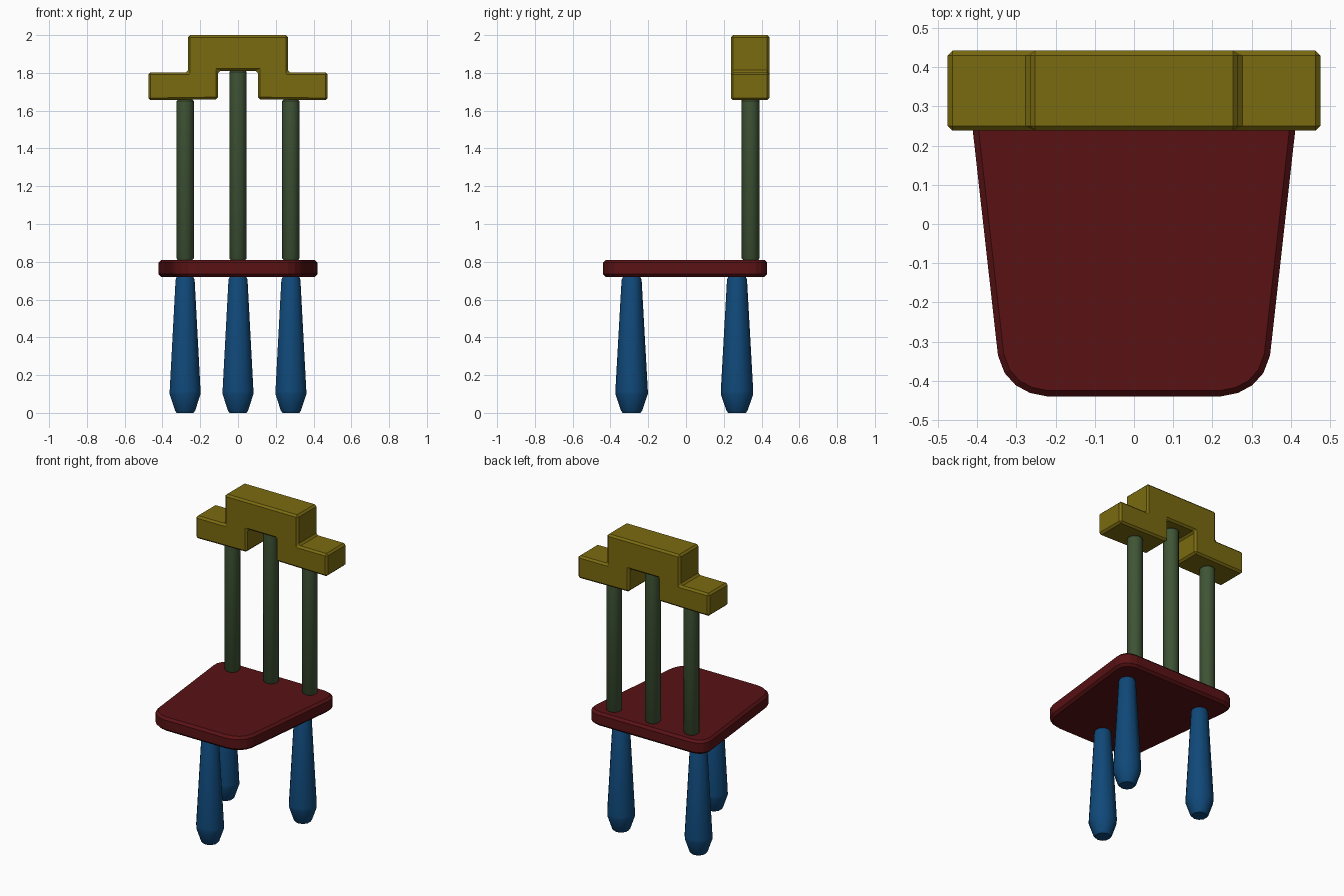
import bpy, bmesh, math
from mathutils import Vector

if "Cube" in bpy.data.objects:
    bpy.data.objects.remove(bpy.data.objects["Cube"])


def material(name, rgb):
    m = bpy.data.materials.new(name)
    m.diffuse_color = (*rgb, 1)
    m.use_nodes = True
    m.node_tree.nodes["Principled BSDF"].inputs["Base Color"].default_value = m.diffuse_color
    return m


RED = material("seat_red", (0.10, 0.006, 0.007))
OLIVE = material("rail_olive", (0.195, 0.145, 0.005))
BLUE = material("leg_blue", (0.005, 0.065, 0.19))
GREEN = material("spindle_green", (0.05, 0.09, 0.036))


def finish(name, bm, mat, smooth):
    bmesh.ops.recalc_face_normals(bm, faces=bm.faces)
    mesh = bpy.data.meshes.new(name)
    bm.to_mesh(mesh)
    bm.free()
    obj = bpy.data.objects.new(name, mesh)
    obj.data.materials.append(mat)
    bpy.context.collection.objects.link(obj)
    if smooth:
        bpy.ops.object.select_all(action='DESELECT')
        obj.select_set(True)
        bpy.context.view_layer.objects.active = obj
        bpy.ops.object.shade_smooth_by_angle(angle=math.radians(40))
    return obj


def turned(name, x, y, profile, sides, mat):
    """Round upright part from (radius, z) rings, with capped ends."""
    bm = bmesh.new()
    rings = []
    for r, z in profile:
        rings.append([bm.verts.new((x + r * math.sin(2 * math.pi * i / sides),
                                    y - r * math.cos(2 * math.pi * i / sides), z))
                      for i in range(sides)])
    for a, b in zip(rings, rings[1:]):
        for i in range(sides):
            j = (i + 1) % sides
            bm.faces.new((a[i], a[j], b[j], b[i]))
    bm.faces.new(rings[0])
    bm.faces.new(rings[-1])
    return finish(name, bm, mat, True)


def slab(name, outline, depth, mat, bevel, all_edges):
    """Extruded outline with chamfered edges (rims only unless all_edges)."""
    bm = bmesh.new()
    depth = Vector(depth)
    face = bm.faces.new([bm.verts.new(p) for p in outline])
    res = bmesh.ops.extrude_face_region(bm, geom=[face], use_keep_orig=True)
    bmesh.ops.translate(bm, vec=depth,
                        verts=[v for v in res["geom"] if isinstance(v, bmesh.types.BMVert)])
    bmesh.ops.recalc_face_normals(bm, faces=bm.faces)
    edges = [e for e in bm.edges if all_edges or
             abs((e.verts[0].co - e.verts[1].co).dot(depth)) < 1e-6]
    bmesh.ops.bevel(bm, geom=edges, offset=bevel, segments=1, profile=0.5,
                    affect='EDGES', clamp_overlap=True)
    return finish(name, bm, mat, False)


# Seat: tapered plate with rounded corners, right half mirrored
half = [(0.22, -0.44), (0.265, -0.431), (0.302, -0.411), (0.33, -0.38), (0.347, -0.335),
        (0.422, 0.335), (0.42, 0.37), (0.405, 0.40), (0.38, 0.42), (0.34, 0.43)]
outline = half + [(-x, y) for x, y in reversed(half)]
slab("seat", [(x, y, 0.72) for x, y in outline], (0, 0, 0.09), RED, 0.015, False)

# Stepped top rail with a notch over the middle spindle
half = [(0.105, 1.81), (0.105, 1.66), (0.475, 1.655), (0.475, 1.803),
        (0.265, 1.803), (0.265, 2.0)]
outline = half + [(-x, z) for x, z in reversed(half)]
slab("top_rail", [(x, 0.238, z) for x, z in outline], (0, 0.204, 0), OLIVE, 0.012, True)

# Back spindles
for name, x, top in (("left", -0.28, 1.66), ("middle", 0, 1.815), ("right", 0.28, 1.66)):
    turned(name + "_spindle", x, 0.342,
           [(0.038, 0.807), (0.047, 0.818), (0.047, top - 0.01), (0.038, top)], 14, GREEN)

# Three legs: one in front, two behind
leg = [(0.047, 0.0), (0.056, 0.012), (0.086, 0.1), (0.086, 0.115), (0.053, 0.705), (0.045, 0.722)]
for name, x, y in (("front_leg", 0, -0.288), ("back_left_leg", -0.28, 0.27),
                   ("back_right_leg", 0.28, 0.27)):
    turned(name, x, y, leg, 10, BLUE)
